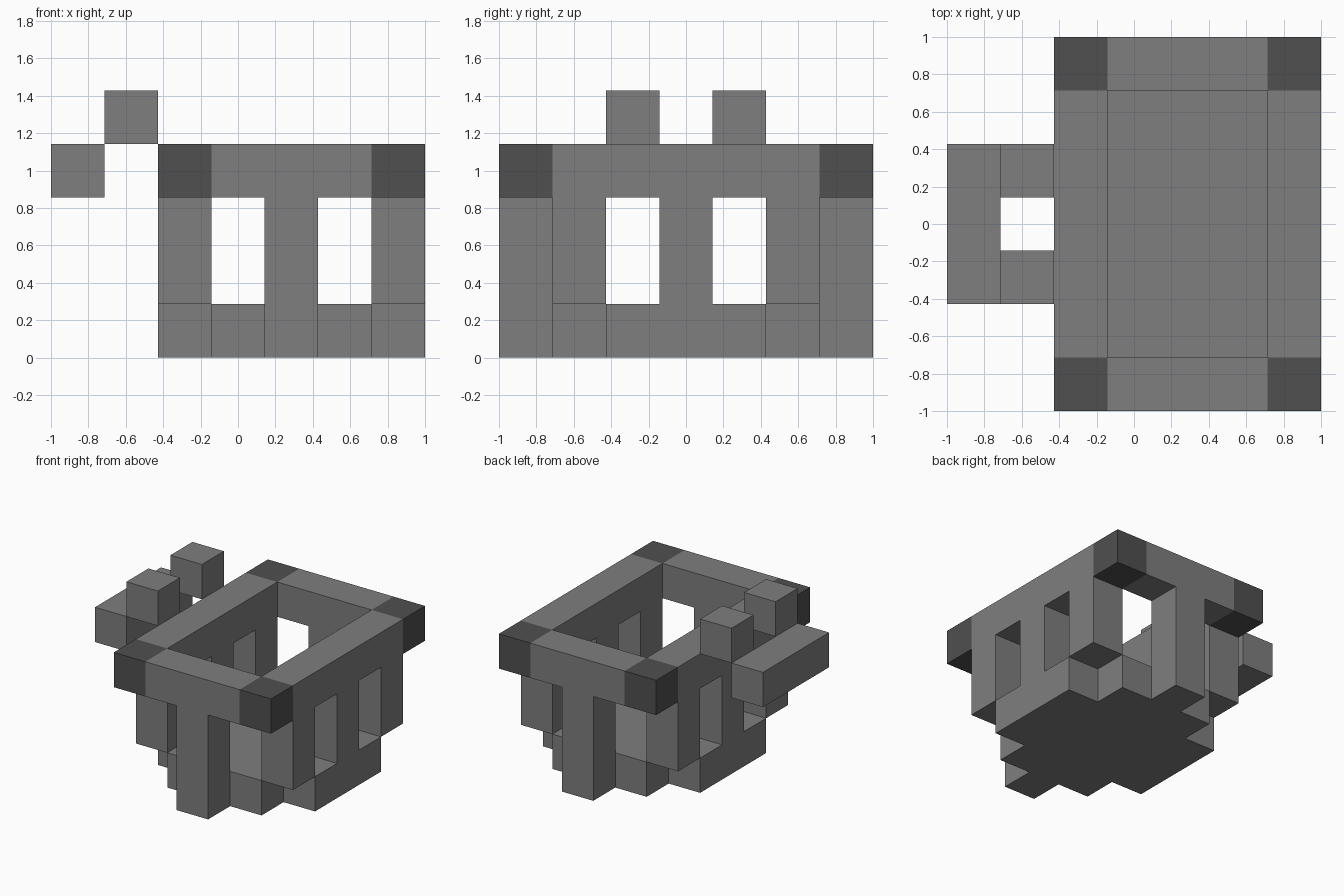
import bpy, bmesh

cube = bpy.data.objects.get("Cube")
if cube:
    bpy.data.objects.remove(cube, do_unlink=True)

U = 2 / 7  # block size


def make_material(name, value):
    mat = bpy.data.materials.new(name)
    mat.use_nodes = True
    colour = (value, value, value, 1)
    mat.diffuse_color = colour
    bsdf = mat.node_tree.nodes["Principled BSDF"]
    bsdf.inputs["Base Color"].default_value = colour
    bsdf.inputs["Roughness"].default_value = 0.9
    return mat


grey = make_material("mid grey", 0.21)
dark = make_material("dark grey", 0.08)


def block(name, x, y, z, mat=grey):
    """Box spanning block ranges (first, end) on each axis."""
    bm = bmesh.new()
    bmesh.ops.create_cube(bm, size=1)
    for v in bm.verts:
        v.co = [r[0] * U + (c + 0.5) * (r[1] - r[0]) * U + o
                for c, r, o in zip(v.co, (x, y, z), (-1, -1, 0))]
    mesh = bpy.data.meshes.new(name)
    bm.to_mesh(mesh)
    bm.free()
    mesh.materials.append(mat)
    obj = bpy.data.objects.new(name, mesh)
    bpy.context.collection.objects.link(obj)
    return obj


# Stepped floor: rows get longer towards the middle
block("floor_centre", (4, 5), (0, 7), (0, 1))
for side, inner, outer in (("right", 3, 2), ("left", 5, 6)):
    block(f"floor_inner_{side}", (inner, inner + 1), (1, 6), (0, 1))
    block(f"floor_outer_{side}", (outer, outer + 1), (2, 5), (0, 1))

    # Side wall posts with window gaps between them
    for y, place in ((1, "front"), (3, "middle"), (5, "back")):
        block(f"wall_post_{side}_{place}", (outer, outer + 1), (y, y + 1), (1, 3))

    # Rim beam and dark rim corners
    block(f"rim_{side}", (outer, outer + 1), (1, 6), (3, 4))
    for y, place in ((0, "front"), (6, "back")):
        block(f"rim_corner_{side}_{place}", (outer, outer + 1), (y, y + 1), (3, 4), dark)

# Front and back pillars with their rim beams
for y, place in ((0, "front"), (6, "back")):
    block(f"pillar_{place}", (4, 5), (y, y + 1), (1, 3))
    block(f"rim_{place}", (3, 6), (y, y + 1), (3, 4))

# Handle on the right side
block("handle_grip", (0, 1), (2, 5), (3, 4))
for y, place in ((2, "front"), (4, "back")):
    block(f"handle_arm_{place}", (1, 2), (y, y + 1), (4, 5))
